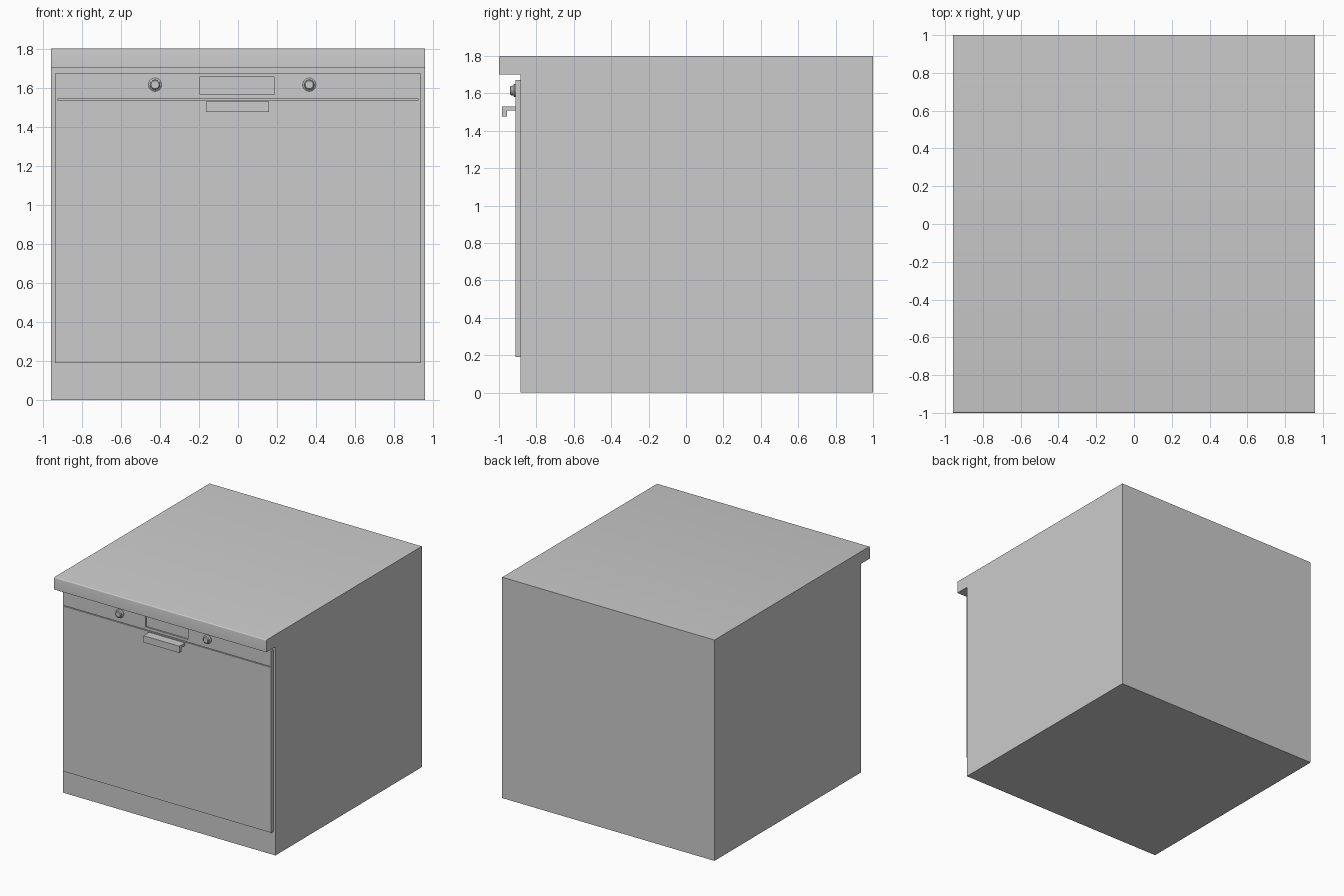
import bpy, bmesh, math

if "Cube" in bpy.data.objects:
    bpy.data.objects.remove(bpy.data.objects["Cube"])


def finish(name, bm):
    bmesh.ops.recalc_face_normals(bm, faces=bm.faces[:])
    mesh = bpy.data.meshes.new(name)
    bm.to_mesh(mesh)
    bm.free()
    ob = bpy.data.objects.new(name, mesh)
    bpy.context.collection.objects.link(ob)
    return ob


def extrude_x(name, profile, x0, x1):
    """Closed (y, z) profile swept from x0 to x1."""
    bm = bmesh.new()
    face = bm.faces.new([bm.verts.new((x0, y, z)) for y, z in profile])
    res = bmesh.ops.extrude_face_region(bm, geom=[face])
    verts = [v for v in res["geom"] if isinstance(v, bmesh.types.BMVert)]
    bmesh.ops.translate(bm, vec=(x1 - x0, 0, 0), verts=verts)
    return finish(name, bm)


def box(name, x0, x1, y0, y1, z0, z1):
    return extrude_x(name, [(y0, z0), (y1, z0), (y1, z1), (y0, z1)], x0, x1)


def cut(target, cutter):
    mod = target.modifiers.new("cut", 'BOOLEAN')
    mod.object = cutter
    mod.operation = 'DIFFERENCE'
    mod.solver = 'EXACT'
    cutter.hide_render = True
    cutter.hide_viewport = True


def smooth(ob):
    bpy.ops.object.select_all(action='DESELECT')
    ob.select_set(True)
    bpy.context.view_layer.objects.active = ob
    bpy.ops.object.shade_smooth_by_angle(angle=math.radians(35))


def knob(name, x, z, steps=32):
    """Turned dial: (radius, y) profile revolved about the y axis."""
    prof = [(0.034, -0.910), (0.034, -0.918), (0.030, -0.922),
            (0.026, -0.924), (0.025, -0.936), (0.020, -0.940)]
    bm = bmesh.new()
    rings = []
    for r, y in prof:
        rings.append([bm.verts.new((x + r * math.cos(a), y, z + r * math.sin(a)))
                      for a in (2 * math.pi * i / steps for i in range(steps))])
    for a, b in zip(rings, rings[1:]):
        for i in range(steps):
            j = (i + 1) % steps
            bm.faces.new((a[i], a[j], b[j], b[i]))
    bm.faces.new(rings[0])
    bm.faces.new(rings[-1])
    smooth(finish(name, bm))


# Cabinet and worktop in one profile, with softened front edge
r = 0.008
lip = [(-1 + r - r * math.cos(t), 1.8 - r + r * math.sin(t))
       for t in (math.pi / 2 * i / 4 for i in range(5))]
body = extrude_x("cabinet_body", [(-0.885, 0), (-0.885, 1.70), (-1, 1.70)]
                 + lip + [(1, 1.8), (1, 0)], -0.957, 0.957)
smooth(body)

# Door panel with display recess and seam groove
door = box("door_panel", -0.938, 0.938, -0.912, -0.884, 0.19, 1.672)
cut(door, box("display_cutter", -0.195, 0.186, -0.95, -0.900, 1.565, 1.655))
cut(door, box("seam_cutter", -0.925, 0.925, -0.95, -0.902, 1.537, 1.543))

# L-shaped pull handle
extrude_x("door_handle", [(-0.911, 1.508), (-0.911, 1.53), (-0.984, 1.53),
                          (-0.984, 1.475), (-0.958, 1.475), (-0.958, 1.508)],
          -0.165, 0.16)

# Control dials
for side, x in (("left", -0.425), ("right", 0.365)):
    knob("dial_" + side, x, 1.615)
